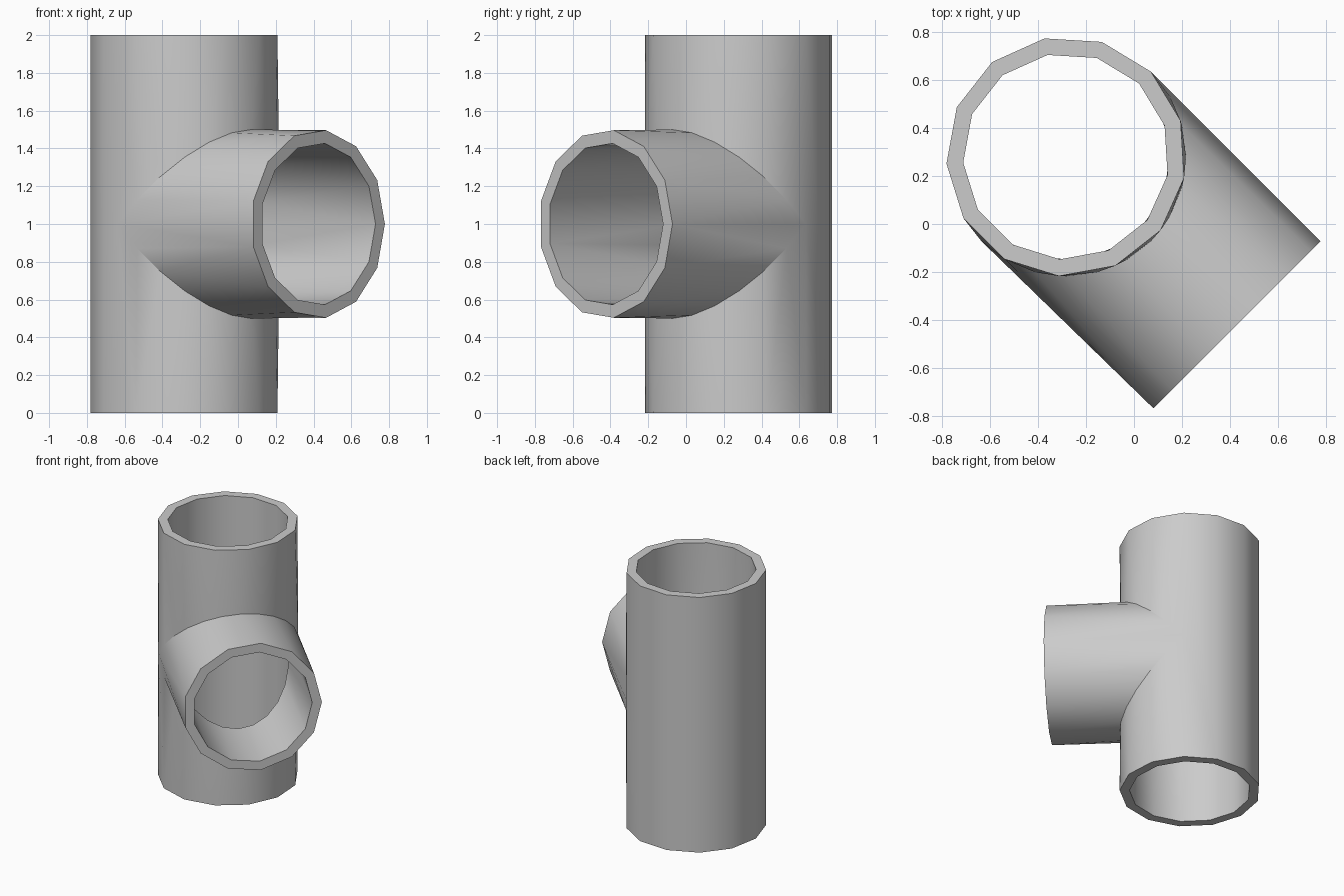
import bpy, bmesh
from math import cos, sin, pi, radians, sqrt

cube = bpy.data.objects.get("Cube")
if cube:
    bpy.data.objects.remove(cube, do_unlink=True)

SIDES = 13            # sides of each open pipe end
HALF = 12             # joint segments per half turn
OUTER, INNER = 0.5, 0.43
MID = 1.0             # branch height
CX, CY = -0.283, 0.282

bm = bmesh.new()


def vert(u, v, z):
    """u runs across the branch, v along it."""
    s = sqrt(0.5)
    return bm.verts.new((CX + (u + v) * s, CY + (u - v) * s, z))


def zipper(a, b):
    """Bridge two rows of (angle, vertex) with triangles, by angle."""
    i = j = 0
    while i < len(a) - 1 or j < len(b) - 1:
        step_a = j == len(b) - 1 or (
            i < len(a) - 1 and a[i + 1][0] + a[i][0] <= b[j + 1][0] + b[j][0])
        if step_a:
            bm.faces.new((a[i][1], a[i + 1][1], b[j][1]))
            i += 1
        else:
            bm.faces.new((a[i][1], b[j + 1][1], b[j][1]))
            j += 1


def tee_skin(r):
    """One skin of the tee; returns its three open rings."""
    ang = [2 * pi * k / SIDES for k in range(SIDES)]
    top = [vert(r * cos(a), r * sin(a), 2) for a in ang]
    bottom = [vert(r * cos(a), r * sin(a), 0) for a in ang]
    mouth = [vert(r * cos(a), 1, MID + r * sin(a)) for a in ang]

    # Mitred joint loop where branch meets main pipe
    turn = [pi * k / HALF for k in range(2 * HALF)]
    loop = [vert(r * cos(t), r * abs(sin(t)), MID + r * sin(t)) for t in turn]
    upper = list(zip(turn, loop))[:HALF + 1]
    lower = [(turn[k], loop[-k]) for k in range(HALF + 1)]

    # Front of main pipe, above and below the joint
    front = SIDES // 2 + 2
    zipper(list(zip(ang, top))[:front], upper)
    zipper(list(zip(ang, bottom))[:front], lower)

    # Back of main pipe
    b = front - 1
    bm.faces.new((top[b], bottom[b], loop[HALF]))
    for k in range(b, SIDES - 1):
        bm.faces.new((top[k], top[k + 1], bottom[k + 1], bottom[k]))
    bm.faces.new((top[-1], top[0], loop[0], bottom[0], bottom[-1]))

    # Branch pipe
    full = 2 * pi
    zipper(list(zip(ang, mouth)) + [(full, mouth[0])],
           list(zip(turn, loop)) + [(full, loop[0])])
    return top, bottom, mouth


# Outer and inner skins, joined by flat rims
for ring_out, ring_in in zip(tee_skin(OUTER), tee_skin(INNER)):
    for k in range(SIDES):
        n = (k + 1) % SIDES
        bm.faces.new((ring_out[k], ring_out[n], ring_in[n], ring_in[k]))

bmesh.ops.recalc_face_normals(bm, faces=bm.faces)
mesh = bpy.data.meshes.new("tee_pipe")
bm.to_mesh(mesh)
bm.free()

# Plain grey material
grey = bpy.data.materials.new("plain grey")
grey.use_nodes = True
colour = (0.6, 0.6, 0.6, 1)
grey.diffuse_color = colour
grey.node_tree.nodes["Principled BSDF"].inputs["Base Color"].default_value = colour
mesh.materials.append(grey)

pipe = bpy.data.objects.new("tee_pipe", mesh)
bpy.context.collection.objects.link(pipe)
bpy.ops.object.select_all(action="DESELECT")
pipe.select_set(True)
bpy.context.view_layer.objects.active = pipe
bpy.ops.object.shade_smooth_by_angle(angle=radians(30))
